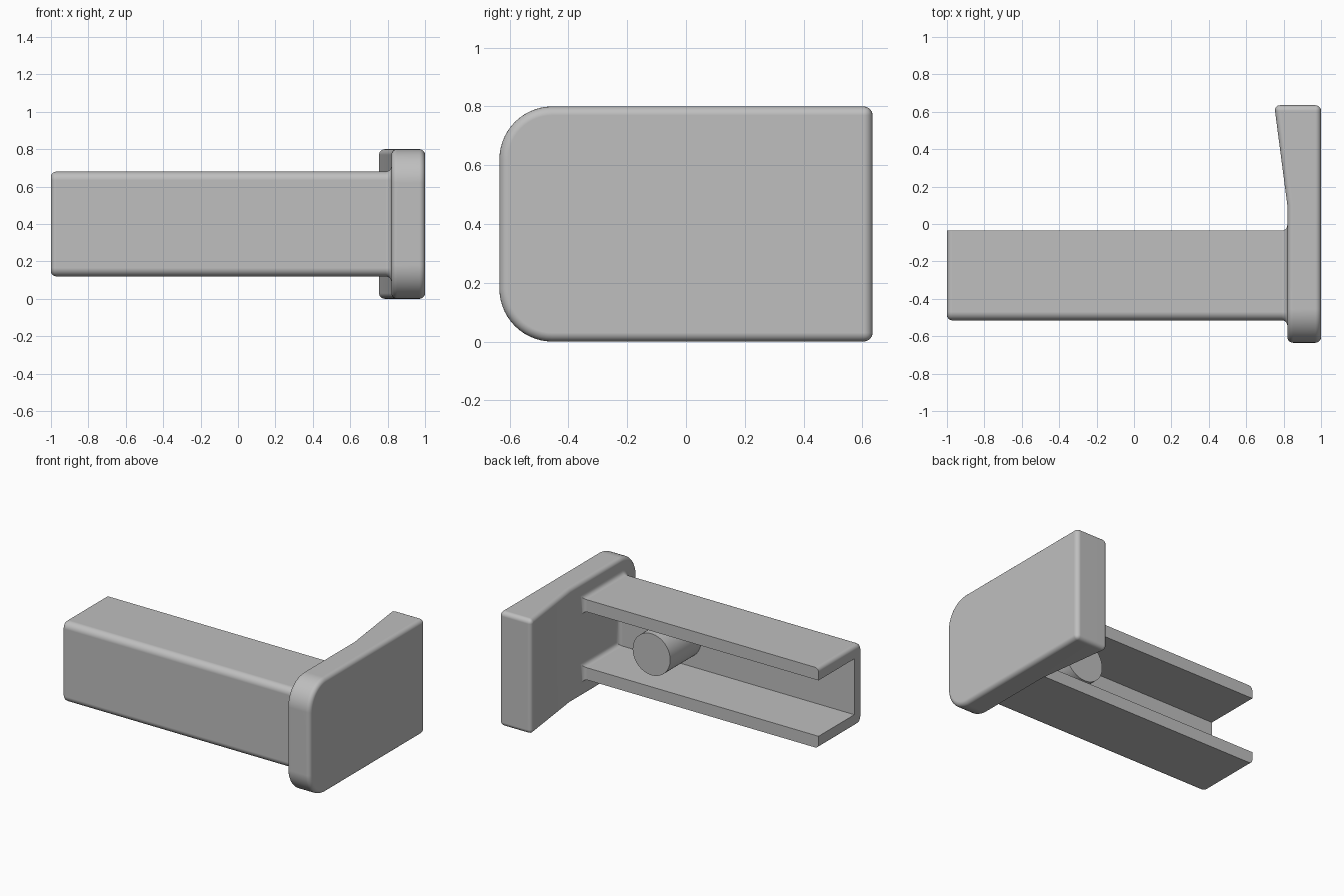
import bpy, bmesh, math

cube = bpy.data.objects.get("Cube")
if cube:
    bpy.data.objects.remove(cube, do_unlink=True)

grey = bpy.data.materials.new("plain_grey")
grey.use_nodes = True
colour = (0.52, 0.52, 0.52, 1)
grey.diffuse_color = colour
for node in grey.node_tree.nodes:
    if node.type == 'BSDF_PRINCIPLED':
        node.inputs["Base Color"].default_value = colour
        node.inputs["Roughness"].default_value = 0.6


def finish(name, bm):
    """Turn a bmesh into a smooth-shaded object with crisp flats."""
    bmesh.ops.recalc_face_normals(bm, faces=bm.faces[:])
    mesh = bpy.data.meshes.new(name)
    bm.to_mesh(mesh)
    bm.free()
    mesh.materials.append(grey)
    obj = bpy.data.objects.new(name, mesh)
    bpy.context.collection.objects.link(obj)
    bpy.ops.object.select_all(action='DESELECT')
    obj.select_set(True)
    bpy.context.view_layer.objects.active = obj
    bpy.ops.object.shade_smooth_by_angle(angle=math.radians(35))
    weighted = obj.modifiers.new("flat_normals", 'WEIGHTED_NORMAL')
    weighted.keep_sharp = True
    return obj


def arc(cy, cz, r, start, end, steps):
    for i in range(steps + 1):
        a = math.radians(start + (end - start) * i / steps)
        yield cy + r * math.cos(a), cz + r * math.sin(a)


# End plate: rounded front corners, thickening toward the back edge
FACE, OUTER, EDGE, HEIGHT, CORNER, CREASE = 0.82, 1.0, 0.635, 0.8, 0.18, 0.10
bm = bmesh.new()
outline = [(CREASE, HEIGHT)]
outline += arc(-EDGE + CORNER, HEIGHT - CORNER, CORNER, 90, 180, 14)
outline += arc(-EDGE + CORNER, CORNER, CORNER, 180, 270, 14)
outline += [(CREASE, 0)]
verts = [bm.verts.new((FACE, y, z)) for y, z in outline]
back = [bm.verts.new((FACE - 0.07, EDGE, z)) for z in (0, HEIGHT)]
faces = [bm.faces.new(verts), bm.faces.new([verts[0], verts[-1]] + back)]
extruded = bmesh.ops.extrude_face_region(bm, geom=faces, use_keep_orig=True)
for item in extruded["geom"]:
    if isinstance(item, bmesh.types.BMVert):
        item.co.x = OUTER
bmesh.ops.recalc_face_normals(bm, faces=bm.faces[:])
corners = [e for e in bm.edges if e.calc_face_angle(0) > math.radians(35)]
bmesh.ops.bevel(bm, geom=corners, offset=0.03, segments=5, profile=0.5,
                affect='EDGES', clamp_overlap=True)
finish("end_plate", bm)

# Channel arm: C-shaped section open at the back, flaring into the plate
FRONT, REAR, LOW, HIGH, WALL, ROUND = -0.515, -0.035, 0.12, 0.68, 0.085, 0.045


def section(d):
    """C profile grown by d on every side."""
    pts = [(REAR + d, HIGH + d)]
    pts += arc(FRONT + ROUND, HIGH - ROUND, ROUND + d, 90, 180, 6)
    pts += arc(FRONT + ROUND, LOW + ROUND, ROUND + d, 180, 270, 6)
    pts += [(REAR + d, LOW - d)]
    outer_count = len(pts)
    y_in, z_low, z_high = FRONT + WALL + d, LOW + WALL + d, HIGH - WALL - d
    pts += [(REAR + d, z_low), (y_in, z_low), (y_in, z_high), (REAR + d, z_high)]
    return pts, outer_count


FILLET = 0.03
stations = [(-1.0, 0)]
for i in range(6):
    a = math.radians(90 * i / 5)
    stations.append((FACE - FILLET + FILLET * math.sin(a), FILLET * (1 - math.cos(a))))
stations.append((FACE + 0.03, FILLET))

bm = bmesh.new()
rings = []
for x, d in stations:
    pts, outer_count = section(d)
    rings.append([bm.verts.new((x, y, z)) for y, z in pts])
for a, b in zip(rings, rings[1:]):
    for i in range(len(a)):
        j = (i + 1) % len(a)
        bm.faces.new((a[i], a[j], b[j], b[i]))
bm.faces.new(rings[0])
bm.faces.new(rings[-1])
bmesh.ops.recalc_face_normals(bm, faces=bm.faces[:])
rim = [bm.edges.get((rings[0][i], rings[0][i + 1])) for i in range(outer_count - 1)]
bmesh.ops.bevel(bm, geom=rim, offset=0.028, segments=5, profile=0.5,
                affect='EDGES', clamp_overlap=False)
finish("channel_arm", bm)

# Round peg standing on the inside of the channel
PEG_TIP, PEG_BASE = -0.09, FRONT + WALL - 0.02
bpy.ops.mesh.primitive_cylinder_add(
    vertices=64, radius=0.145, depth=PEG_TIP - PEG_BASE,
    location=(0.33, (PEG_TIP + PEG_BASE) / 2, 0.4),
    rotation=(math.radians(90), 0, 0))
peg = bpy.context.object
peg.name = "round_peg"
peg.data.materials.append(grey)
bpy.ops.object.shade_smooth_by_angle(angle=math.radians(35))
